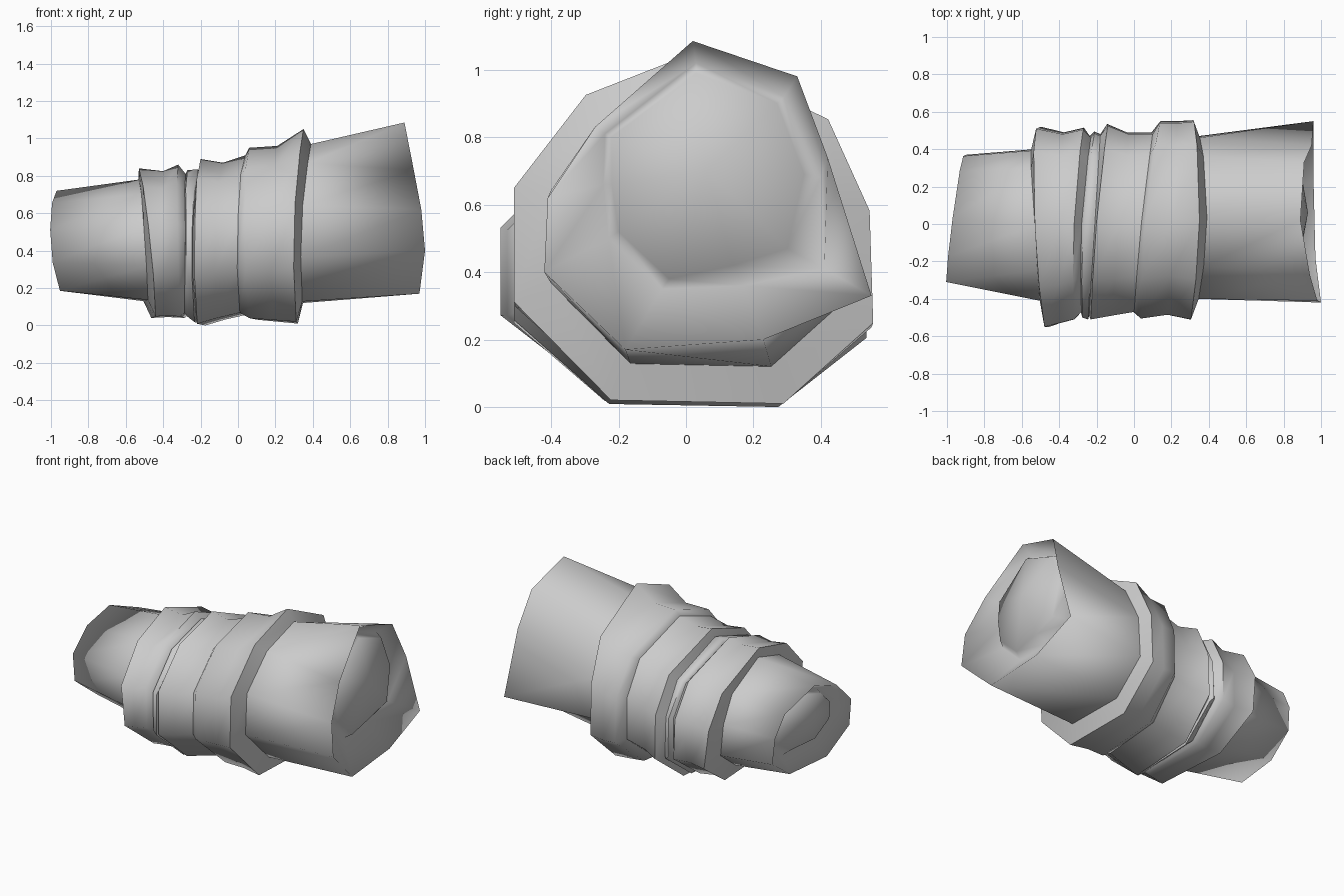
import bpy, math

if "Cube" in bpy.data.objects:
    bpy.data.objects.remove(bpy.data.objects["Cube"])

grey = bpy.data.materials.new("plain_grey")
grey.diffuse_color = (0.6, 0.6, 0.6, 1)
grey.use_nodes = True
grey.node_tree.nodes["Principled BSDF"].inputs["Base Color"].default_value = grey.diffuse_color

# Nine-sided cross-section in unit y, z, starting at the crest
SECTION = [(0, 1), (0.75, 0.62), (0.98, 0.1), (1, -0.54), (0.5, -1),
           (-0.46, -0.98), (-1, -0.42), (-1, 0.23), (-0.6, 0.76)]


def ring(xt, xb, xf, xk, zt, zb, yf, yk):
    """Tilted ring: x at top, bottom, front, back, then the z and y extents."""
    pts = []
    for u, v in SECTION:
        w = u * u / (u * u + v * v)
        x = w * (xf + xk) / 2 + (1 - w) * (xt + xb) / 2
        x += u * (xk - xf) / 2 + v * (xt - xb) / 2
        pts.append((x, (yf + yk) / 2 + u * (yk - yf) / 2,
                    (zt + zb) / 2 + v * (zt - zb) / 2))
    return pts


def loft(name, rings, start_tip=None, end_tip=None, angle=60):
    """Skin consecutive rings, optionally closing an end with a fan to a tip."""
    n = len(SECTION)
    verts = [p for r in rings for p in r]
    faces = []
    for k in range(len(rings) - 1):
        a, b = k * n, (k + 1) * n
        for i in range(n):
            j = (i + 1) % n
            faces.append((a + i, b + i, b + j, a + j))
    if start_tip:
        c = len(verts)
        verts.append(start_tip)
        faces += [(c, i, (i + 1) % n) for i in range(n)]
    if end_tip:
        c = len(verts)
        a = (len(rings) - 1) * n
        verts.append(end_tip)
        faces += [(c, a + (i + 1) % n, a + i) for i in range(n)]
    mesh = bpy.data.meshes.new(name)
    mesh.from_pydata(verts, [], faces)
    mesh.materials.append(grey)
    obj = bpy.data.objects.new(name, mesh)
    bpy.context.collection.objects.link(obj)
    bpy.ops.object.select_all(action='DESELECT')
    obj.select_set(True)
    bpy.context.view_layer.objects.active = obj
    bpy.ops.object.shade_smooth_by_angle(angle=math.radians(angle))
    return obj


# Rings shared by neighbouring parts
wrist_root = ring(-.53, -.49, -.50, -.55, .78, .13, -.41, .40)
groove_a = ring(-.28, -.28, -.28, -.23, .81, .06, -.47, .47)
groove_b = ring(-.21, -.21, -.24, -.18, .83, .03, -.49, .48)
groove_c = ring(.04, .03, .00, .10, .91, .06, -.47, .49)
cuff_root = ring(.39, .35, .34, .35, .97, .12, -.40, .47)

# Narrow sleeve: open rim, shallow trough, rounded plug inside
wrist_rim = ring(-.97, -.93, -1.0, -.91, .72, .18, -.31, .37)
wrist_trough = ring(-.87, -.84, -.88, -.83, .67, .27, -.23, .30)
wrist_plug = ring(-.91, -.89, -.93, -.87, .65, .31, -.19, .26)
loft("wrist_sleeve", [wrist_plug, wrist_trough, wrist_rim, wrist_root],
     start_tip=(-.93, .03, .48), angle=150)

# Wrapped bands
loft("wrist_band", [
    wrist_root,
    ring(-.53, -.45, -.47, -.52, .84, .04, -.55, .52),
    ring(-.40, -.38, -.40, -.38, .825, .045, -.53, .49),
    ring(-.32, -.30, -.32, -.27, .86, .04, -.51, .515),
    groove_a])
loft("thin_strap", [
    groove_a,
    ring(-.27, -.26, -.275, -.21, .83, .04, -.50, .495),
    ring(-.22, -.22, -.245, -.19, .835, .01, -.51, .485),
    groove_b])
loft("middle_band", [
    groove_b,
    ring(-.20, -.20, -.23, -.14, .89, .00, -.51, .535),
    ring(-.08, -.10, -.12, -.03, .87, .03, -.49, .49),
    groove_c])
loft("upper_band", [
    groove_c,
    ring(.06, .08, .04, .14, .95, .03, -.505, .55),
    ring(.21, .20, .18, .23, .96, .02, -.485, .55),
    ring(.35, .32, .30, .32, 1.05, .01, -.51, .555),
    cuff_root])

# Flared sleeve: uneven rim, trough, and a rounded plug filling the opening
cuff_rim = [(.89, .02, 1.085), (.91, .33, .98), (.95, .42, .74),
            (.96, .55, .33), (.96, .23, .20), (.97, -.18, .17),
            (1.0, -.42, .40), (.98, -.41, .62), (.94, -.27, .83)]
cuff_trough = [(.82, .03, 1.02), (.82, .29, .92), (.82, .40, .68),
               (.82, .41, .41), (.82, .17, .36), (.83, -.07, .35),
               (.83, -.23, .50), (.83, -.245, .66), (.82, -.24, .81)]
cuff_plug = [(.87, .03, .99), (.87, .27, .90), (.88, .35, .69),
             (.89, .30, .47), (.88, .14, .42), (.88, -.05, .38),
             (.88, -.20, .52), (.88, -.22, .66), (.87, -.22, .80)]
loft("flared_cuff", [cuff_root, cuff_rim, cuff_trough, cuff_plug],
     end_tip=(.93, .06, .70), angle=150)
